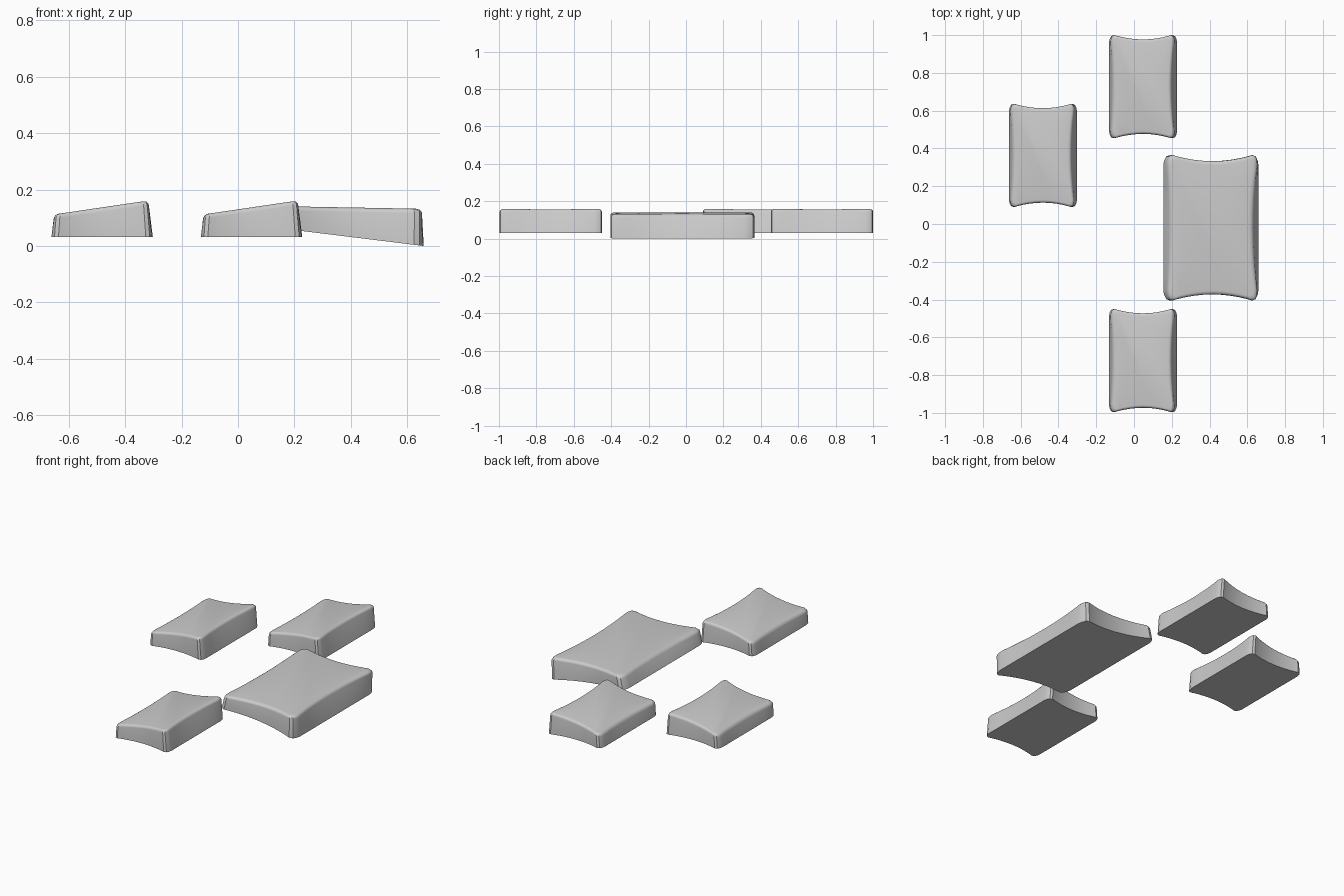
import bpy, bmesh
from math import radians, sin, cos, pi

if "Cube" in bpy.data.objects:
    bpy.data.objects.remove(bpy.data.objects["Cube"])

HX, HY = 0.18, 0.273          # half size of a small pad
FILLET = 0.016                # rounded top edge


def outline():
    """Plan outline: straight long sides, rounded corners, hollow short ends."""
    q = [(HX, y) for y in (0.0, 0.06, 0.12, 0.18, 0.235)]
    q += [(0.177, 0.252), (0.169, 0.268), (0.155, HY)]
    q += [(x, 0.250 + 0.021 * (x / 0.15) ** 2) for x in (0.14, 0.11, 0.075, 0.04, 0.0)]
    half = q + [(-x, y) for x, y in reversed(q[:-1])]
    return half + [(x, -y) for x, y in reversed(half[1:-1])]


def top_height(x):
    return 0.106 + 0.147 * x  # top slopes up towards +x


def make_pad(name, location, scale=1.0, tilt=0.0):
    bm = bmesh.new()
    pts = outline()
    # (inset, drop below top) of each ring above the base
    steps = [None] + [(FILLET * (1 - cos(a)), FILLET * (1 - sin(a)))
                      for a in (0, pi / 8, pi / 4, 3 * pi / 8, pi / 2)]
    rings = []
    for step in steps:
        ring = []
        for x, y in pts:
            z = 0.0
            if step:
                d, drop = step
                z = top_height(x) - drop
                # long walls lean inwards, most in their middle
                lean = z * (0.08 + 0.17 * (1 - (y / HY) ** 2))
                x *= 1 - (lean + d) / HX
                y *= 1 - d / HY
                z = top_height(x) - drop
            ring.append(bm.verts.new((x * scale, y * scale, z)))
        rings.append(ring)
    n = len(pts)
    for lo, hi in zip(rings, rings[1:]):
        for i in range(n):
            j = (i + 1) % n
            bm.faces.new((lo[i], lo[j], hi[j], hi[i]))
    bm.faces.new(rings[0][::-1])
    bm.faces.new(rings[-1])
    # the slope keeps its rise over the wider pad
    bmesh.ops.recalc_face_normals(bm, faces=bm.faces)
    mesh = bpy.data.meshes.new(name)
    bm.to_mesh(mesh)
    bm.free()
    ob = bpy.data.objects.new(name, mesh)
    bpy.context.collection.objects.link(ob)
    ob.location = location
    ob.rotation_euler.y = tilt
    bpy.ops.object.select_all(action='DESELECT')
    ob.select_set(True)
    bpy.context.view_layer.objects.active = ob
    bpy.ops.object.shade_smooth_by_angle(angle=radians(30))
    return ob


# three small pads and the large tilted one
make_pad("back_pad", (0.048, 0.727, 0.031))
make_pad("front_pad", (0.048, -0.723, 0.031))
make_pad("left_pad", (-0.482, 0.363, 0.031))
make_pad("large_pad", (0.407, -0.02, 0.031), 1.41, radians(7))
